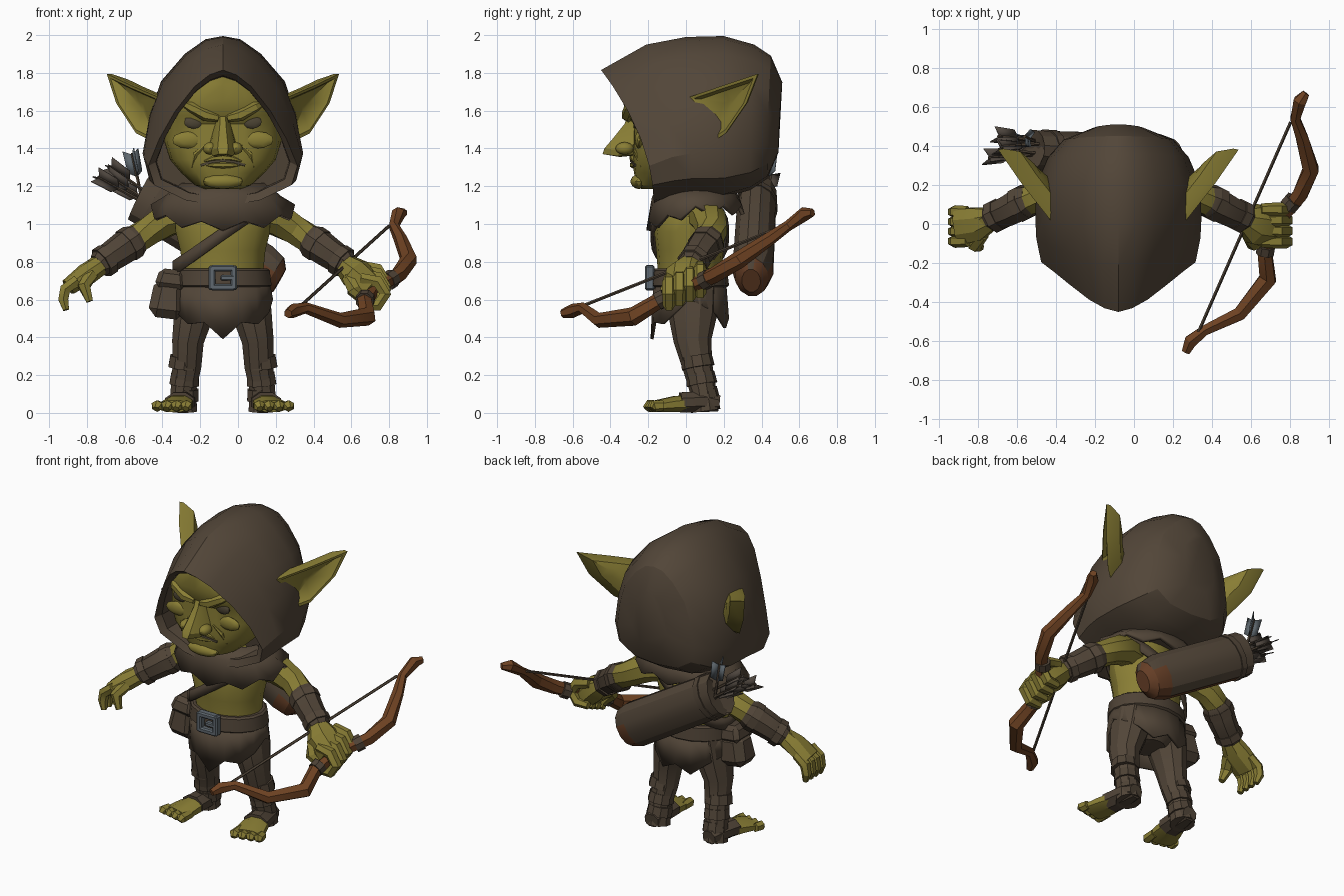
import bpy, bmesh, math, random
from mathutils import Vector, Matrix
from mathutils.bvhtree import BVHTree

if "Cube" in bpy.data.objects:
    bpy.data.objects.remove(bpy.data.objects["Cube"], do_unlink=True)
random.seed(4)
CENTRE_X = -0.08   # the body stands left of the middle; parts are modelled around x = 0


def material(name, r, g, b):
    m = bpy.data.materials.new(name)
    m.use_nodes = True
    m.diffuse_color = (r, g, b, 1)
    bsdf = m.node_tree.nodes["Principled BSDF"]
    bsdf.inputs["Base Color"].default_value = (r, g, b, 1)
    bsdf.inputs["Roughness"].default_value = 0.9
    return m


SKIN = material("olive_skin", .25, .207, .035)
CLOTH = material("brown_cloth", .085, .061, .04)
WRAP = material("dark_wrap", .078, .056, .037)
LEATHER = material("red_leather", .13, .048, .019)
WOOD = material("bow_wood", .155, .054, .016)
METAL = material("grey_metal", .115, .14, .16)
FEATHER = material("dull_feather", .075, .06, .048)
EYE = material("dark_eye", .075, .06, .035)


def finish(name, bm, *mats, thick=0, angle=28):
    bmesh.ops.recalc_face_normals(bm, faces=bm.faces)
    mesh = bpy.data.meshes.new(name)
    bm.to_mesh(mesh)
    bm.free()
    obj = bpy.data.objects.new(name, mesh)
    bpy.context.collection.objects.link(obj)
    for m in mats:
        mesh.materials.append(m)
    obj.location.x = CENTRE_X
    if thick:
        solid = obj.modifiers.new("thickness", "SOLIDIFY")
        solid.thickness, solid.offset = thick, 0
    bpy.ops.object.select_all(action="DESELECT")
    obj.select_set(True)
    bpy.context.view_layer.objects.active = obj
    bpy.ops.object.shade_smooth_by_angle(angle=math.radians(angle))
    return obj


def loft(name, rings, *mats, caps=True, thick=0, rule=None):
    """Skin a row of closed rings; rule(face, ring index) picks a material slot."""
    bm = bmesh.new()
    rows = [[bm.verts.new(p) for p in ring] for ring in rings]
    n = len(rows[0])
    made = []
    for k, (a, b) in enumerate(zip(rows, rows[1:])):
        for i in range(n):
            j = (i + 1) % n
            made.append((bm.faces.new((a[i], a[j], b[j], b[i])), k))
    if caps:
        made += [(bm.faces.new(rows[0]), 0), (bm.faces.new(rows[-1]), len(rows))]
    bmesh.ops.recalc_face_normals(bm, faces=bm.faces)
    if rule:
        for f, k in made:
            f.material_index = rule(f, k)
    return finish(name, bm, *mats, thick=thick)


def oval(z, rx, ry, cy=.02, n=16):
    turn = [math.tau * i / n for i in range(n)]
    return [Vector((rx * math.sin(a), cy - ry * math.cos(a), z)) for a in turn]


def tube(name, path, radii, *mats, n=8, rule=None):
    """Sweep an oval along a path; a radius may be (sideways, upward)."""
    pts = [Vector(p) for p in path]
    dirs = [(b - a).normalized() for a, b in zip(pts[:1] + pts[:-1], pts[1:] + pts[-1:])]
    steep = max(abs(d.z) for d in dirs) > .85
    ref = Vector((0, 1, 0)) if steep else Vector((0, 0, 1))
    rings = []
    for i, (p, d) in enumerate(zip(pts, dirs)):
        side = d.cross(ref).normalized()
        up = side.cross(d)
        r = radii[i] if isinstance(radii, list) else radii
        ru, rv = r if isinstance(r, tuple) else (r, r)
        turn = [math.tau * (k + .5) / n for k in range(n)]
        rings.append([p + side * ru * math.cos(a) + up * rv * math.sin(a) for a in turn])
    return loft(name, rings, *mats, rule=rule)


def blob(name, at, size, mat):
    bm = bmesh.new()
    bmesh.ops.create_icosphere(bm, subdivisions=2, radius=1,
                               matrix=Matrix.Translation(at) @ Matrix.Diagonal((*size, 1)))
    return finish(name, bm, mat)


def box(name, at, size, mat, bevel=.01, taper=1, tilt=0):
    bm = bmesh.new()
    bmesh.ops.create_cube(bm, size=1)
    for v in bm.verts:
        if v.co.z > 0:
            v.co.x, v.co.y = v.co.x * taper, v.co.y * taper
    bm.transform(Matrix.Translation(at) @ Matrix.Rotation(tilt, 4, "Y") @ Matrix.Diagonal((*size, 1)))
    bmesh.ops.bevel(bm, geom=bm.edges[:], offset=bevel, segments=1, affect="EDGES")
    return finish(name, bm, mat)


# Hood: pointed at the rim, rounder towards the back, with an inner lining
POINTED = [(0, 1), (.18, .965), (.38, .88), (.64, .7), (.85, .5), (1, .3), (.92, .16), (.5, .05), (0, 0)]
ROUND = [(0, 1), (.22, .98), (.48, .89), (.78, .72), (.92, .52), (1, .28), (.92, .12), (.55, .02), (0, 0)]


def hood_ring(y_top, z_top, y_low, z_low, width, blend):
    half = []
    for p, r in zip(POINTED, ROUND):
        u, v = Vector(p).lerp(Vector(r), blend)
        half.append(Vector((u * width, y_low + (y_top - y_low) * v * v, z_low + (z_top - z_low) * v)))
    return half + [Vector((-p.x, p.y, p.z)) for p in half[-2:0:-1]]


loft("hood", [hood_ring(*s) for s in (
    (-.1, 1.76, 0, 1.15, .35, .3), (-.41, 1.785, -.15, 1.135, .355, .1), (-.45, 1.815, -.17, 1.09, .395, 0),
    (-.21, 1.95, -.06, 1.11, .42, .45), (0, 1.99, .03, 1.13, .425, .8), (.2, 1.995, .2, 1.14, .42, 1),
    (.36, 1.95, .34, 1.18, .36, 1), (.45, 1.89, .43, 1.24, .28, 1), (.51, 1.75, .49, 1.38, .13, 1))], CLOTH)


# Head
def head_ring(z, w, front):
    ring = []
    for i in range(20):
        a = math.tau * i / 20
        s, c = math.sin(a), math.cos(a)
        depth = (-.05 - front) * c ** .75 if c > 0 else -.2 * abs(c)
        ring.append(Vector((math.copysign(abs(s) ** .85, s) * w, -.05 - depth, z)))
    return ring


head = loft("head", [head_ring(*s) for s in (
    (1.185, .1, -.235), (1.205, .15, -.262), (1.27, .22, -.275), (1.34, .28, -.285), (1.44, .31, -.28),
    (1.53, .31, -.28), (1.575, .31, -.315), (1.65, .3, -.335), (1.74, .22, -.34), (1.79, .11, -.34))], SKIN)
tree = BVHTree.FromPolygons([v.co for v in head.data.vertices], [p.vertices for p in head.data.polygons])


def on_face(x, z, out=0):
    hit = tree.ray_cast(Vector((x, -1, z)), Vector((0, 1, 0)))[0]
    return Vector((x, hit.y - out, z))


# Hooked nose, mouth and chin
loft("nose", [[Vector(p) for p in ((-w, -.25, z), (-w * .9, y + d, z - .01), (-w * .35, y, z), (w * .35, y, z),
                                   (w * .9, y + d, z - .01), (w, -.25, z))]
              for w, y, d, z in ((.035, -.3, .02, 1.6), (.045, -.325, .04, 1.53), (.065, -.385, .07, 1.455),
                                 (.08, -.432, .085, 1.4), (.06, -.442, .08, 1.37), (.04, -.4, .05, 1.365))], SKIN)
tube("mouth", [on_face(x * .058, 1.335 - .006 * x * x, .005) for x in (-2, -1, 0, 1, 2)], .009, EYE, n=4)
tube("upper_lip", [on_face(x * .05, 1.352 - .005 * x * x) for x in (-2, -1, 0, 1, 2)],
     [.004, .014, .018, .014, .004], SKIN, n=6)
tube("lower_lip", [on_face(x * .045, 1.312) for x in (-2, -1, 0, 1, 2)], [.004, .014, .018, .014, .004], SKIN, n=6)
blob("chin", (0, -.25, 1.225), (.11, .045, .04), SKIN)

EAR = [(.34, .01, 1.67), (.49, .2, 1.735), (.615, .38, 1.795), (.565, .32, 1.64), (.46, .21, 1.48), (.35, .13, 1.425)]
for side, s in (("left", 1), ("right", -1)):
    def flip(points):
        return [Vector((p[0] * s, p[1], p[2])) for p in points]

    # Face details
    blob(side + "_nostril", (s * .068, -.325, 1.4), (.038, .05, .034), SKIN)
    blob(side + "_eye", on_face(s * .155, 1.54), (.052, .014, .036), EYE)
    tube(side + "_brow", [on_face(s * x, z, .004) for x, z in ((.025, 1.56), (.09, 1.575), (.17, 1.62), (.24, 1.655))],
         [.022, .032, .028, .008], SKIN, n=6)
    blob(side + "_cheekbone", on_face(s * .185, 1.445), (.085, .022, .045), SKIN)
    tube(side + "_cheek_fold", [on_face(s * x, z) for x, z in ((.09, 1.42), (.145, 1.37), (.165, 1.3))],
         [.006, .014, .004], SKIN, n=6)

    # Ear: a thick hollow leaf shape
    edge = flip(EAR)
    mid = sum(edge, Vector()) / len(edge)
    back = Vector((-.82 * s, .5, .25))
    loft(side + "_ear", [[p.lerp(mid, t) + back * d for p in edge] for t, d in (
        (.7, .1), (.3, .085), (.04, .025), (0, 0), (.14, 0), (.3, .02), (.85, .035))], SKIN)

    # Arm and bracer
    tube(side + "_arm", flip([(.17, .08, 1.05), (.28, .12, 1.03), (.38, .14, .97), (.46, .12, .92),
                              (.57, .07, .84), (.68, .015, .765)]), [.09, .095, .082, .078, .07, .055], SKIN)
    tube(side + "_bracer", flip([(.45, .125, .925), (.475, .115, .91), (.56, .07, .85), (.64, .035, .795),
                                 (.66, .025, .78)]), [.078, .092, .084, .076, .062], WRAP)
    for k, at in enumerate(((.495, .105, .895), (.625, .042, .805))):
        p = Vector(at)
        step = Vector((.018, -.009, -.012))
        tube(f"{side}_bracer_band_{k}", flip([p - step, p + step]), .094 - k * .008, CLOTH)

    # Leg, wraps and foot
    tube(side + "_leg", flip([(.12, .04, .66), (.155, .035, .52), (.185, .035, .38), (.19, .06, .25),
                              (.21, .09, .12), (.21, .105, .01)]),
         [.13, (.11, .13), (.088, .1), .08, .07, .078], CLOTH, n=10)
    for k, (y, z, r) in enumerate(((.055, .27, .088), (.075, .18, .082), (.09, .1, .08))):
        tube(f"{side}_leg_wrap_{k}", flip([(.2, y, z + .03), (.205, y + .01, z - .03)]), [r - .006, r], WRAP, n=10)
    tube(side + "_foot_wrap", flip([(.21, .175, .05), (.215, .1, .06), (.23, -.03, .055)]),
         [(.05, .045), (.075, .06), (.084, .058)], WRAP)
    tube(side + "_foot", flip([(.22, .03, .05), (.24, -.06, .046), (.262, -.16, .035)]),
         [(.07, .05), (.088, .046), (.1, .033)], SKIN)
    for k in range(4):
        x = .185 + .052 * k
        tube(f"{side}_toe_{k}", flip([(x, -.12, .038), (x + .008, -.18 - .01 * (2 - k), .036),
                                      (x + .012, -.215 + .012 * k, .022)]), [.028, .032, .018], SKIN, n=6)

# Torso, hips and clothing
loft("torso", [oval(*s) for s in ((.64, .22, .17), (.76, .215, .17), (.86, .225, .178), (.96, .25, .188),
                                  (1.04, .25, .17), (1.12, .18, .15), (1.22, .13, .13))], SKIN)
loft("hips", [oval(z, rx, ry, .04) for z, rx, ry in ((.49, .1, .1), (.54, .2, .14), (.7, .235, .17))], CLOTH)
loft("belt", [oval(z, r, r - .05) for z, r in ((.665, .245), (.675, .258), (.755, .248), (.765, .235))], WRAP)

HEM = [.39, .48, .47, .53, .6, .56, .52, .45, .5]
top, low = oval(.69, .24, .185), oval(.5, .258, .2)
for i, p in enumerate(low):
    p.z = HEM[min(i, 16 - i)]
loft("skirt", [top, low], CLOTH, caps=False, thick=.016)

rings = [oval(z, rx, ry, .05, 20) for z, rx, ry in ((1.21, .22, .18), (1.14, .3, .22), (1.07, .375, .25))]
for i, p in enumerate(rings[-1]):
    front = max(0, math.cos(math.tau * i / 20))
    p.z += (.025 if i % 2 else -.02) - .085 * front
loft("ragged_collar", rings, CLOTH, caps=False, thick=.022)

strap = [[p + Vector((0, 0, .7 * p.x + h)) for p in oval(.91, .258, .2, n=24)] for h in (0, .075)]
loft("shoulder_strap", strap, WRAP, caps=False, thick=.016)

# Buckle
for s in (-1, 1):
    box("buckle_post", (s * .058, -.192, .715), (.036, .05, .13), METAL, .008)
    box("buckle_bar", (0, -.192, .715 + s * .05), (.13, .05, .034), METAL, .008)
box("buckle_prong", (.025, -.2, .715), (.075, .035, .028), METAL, .006)

# Belt pouch
box("pouch", (-.29, .0, .605), (.2, .2, .21), CLOTH, .045, .8, .12)
box("pouch_flap", (-.275, -.005, .71), (.17, .2, .1), WRAP, .025, .75, .12)

# Right hand, open
tube("right_palm", [(-.64, .03, .79), (-.72, 0, .735), (-.82, -.015, .665)], [.055, (.092, .06), (.1, .045)], SKIN)
for k in range(4):
    y = .062 - .05 * k
    tube(f"right_finger_{k}", [(-.77, y, .705), (-.835, y, .655), (-.845, y, .6), (-.83, y - .01, .545)],
         [.03, .034, .03, .018], SKIN, n=6)
tube("right_thumb", [(-.7, -.05, .73), (-.735, -.11, .67), (-.705, -.12, .59)], [.04, .036, .02], SKIN, n=6)

# Left hand, gripping
tube("left_palm", [(.64, .03, .79), (.7, 0, .74), (.79, -.02, .66)], [.06, (.11, .085), (.1, .075)], SKIN)
for k in range(4):
    y = .075 - .055 * k
    z = y * .4
    tube(f"left_finger_{k}", [(.73, y, .75 + z), (.82, y, .73 + z), (.86, y, .665 + z), (.82, y, .605 + z),
                              (.74, y, .6 + z)], [.03, .036, .036, .034, .024], SKIN, n=6)
tube("left_thumb", [(.67, -.06, .72), (.69, -.1, .65), (.75, -.09, .59)], [.04, .038, .025], SKIN, n=6)

# Bow and string
tube("bow", [(.96, .67, 1.06), (.93, .63, 1.055), (.905, .54, .99), (.94, .44, .92), (.985, .28, .81),
             (.93, .15, .73), (.8, -.01, .655), (.75, -.15, .59), (.765, -.28, .51), (.62, -.46, .49),
             (.44, -.545, .555), (.37, -.6, .54), (.345, -.655, .525)],
     [.022, .038, .028, .036, .046, .044, .034, .042, .05, .04, .03, .038, .024], WOOD, n=6)
tube("bow_string", [(.88, .52, .99), (.41, -.55, .565)], .009, WRAP, n=5)
tube("upper_grip_band", [(.9, .125, .715), (.87, .09, .695)], .05, WRAP)
tube("lower_grip_band", [(.757, -.11, .61), (.75, -.15, .59)], .05, WRAP)

# Quiver with a leather underside at its closed end, and its arrows
tube("quiver", [(.3, .345, .7), (.265, .347, .72), (.19, .355, .765), (-.38, .375, 1.11), (-.44, .38, 1.145),
                (-.41, .378, 1.125)], [(.05, .07), (.09, .12), (.11, .142), (.105, .14), (.105, .14), (.085, .115)],
     CLOTH, LEATHER, n=12, rule=lambda f, k: int(k < 2 and f.normal.z < .1 or k == 2 and f.normal.z < -.8))
tube("quiver_band", [(-.34, .373, 1.085), (-.375, .375, 1.107)], (.112, .147), WRAP, n=12)
for k in range(6):
    raised = k == 2
    base = Vector((-.41, .39, 1.13)) + Vector([random.uniform(-.045, .045) for _ in range(3)])
    axis = Vector((-.25, .02, .97)) if raised else Vector((-.85, .02, .53))
    d = (axis + Vector([random.uniform(-.1, .1) for _ in range(3)])).normalized()
    tip = base + d * random.uniform(.2, .27)
    tube(f"arrow_shaft_{k}", [base - d * .1, tip], .009, WRAP, n=5)
    bm = bmesh.new()
    across = d.orthogonal().normalized()
    for q in range(3):
        out = Matrix.Rotation(math.tau * q / 3, 3, d) @ across
        bm.faces.new([bm.verts.new(p) for p in (tip - d * .13, tip - d * .1 + out * .045,
                                                tip + d * .02 + out * .05, tip - d * .01)])
    finish(f"arrow_feathers_{k}", bm, METAL if raised else FEATHER, thick=.006)
